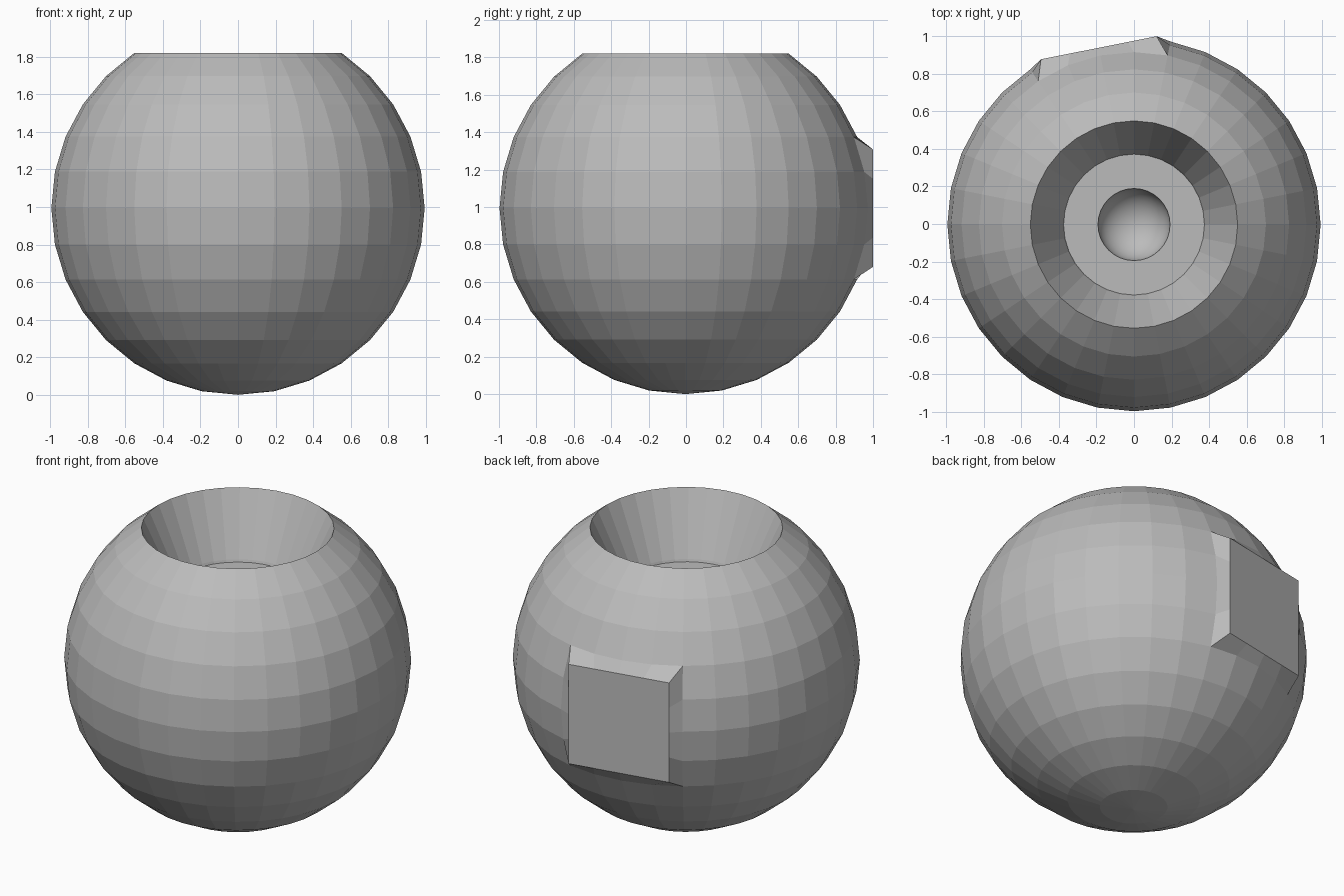
import bpy, bmesh, math

if "Cube" in bpy.data.objects:
    bpy.data.objects.remove(bpy.data.objects["Cube"])

R, CY, N = 0.994, -0.003, 32
STEP = 2 * math.pi / N

grey = bpy.data.materials.new("plain grey")
grey.diffuse_color = (0.5, 0.5, 0.5, 1)
grey.use_nodes = True
grey.node_tree.nodes["Principled BSDF"].inputs["Base Color"].default_value = grey.diffuse_color


def finish(bm, name, smooth=False):
    for f in bm.faces:
        f.smooth = smooth
    me = bpy.data.meshes.new(name)
    bm.to_mesh(me)
    bm.free()
    me.materials.append(grey)
    ob = bpy.data.objects.new(name, me)
    bpy.context.collection.objects.link(ob)
    return ob


def ball_point(k, j):
    """Point on the ball: k = meridian step, j = ring step above the south pole."""
    lat = -math.pi / 2 + j * STEP
    c = R * math.cos(lat)
    return (c * math.cos(k * STEP), c * math.sin(k * STEP) + CY, R + R * math.sin(lat))


def lathe(name, profile, smooth=False, skip=lambda k, j: False):
    bm = bmesh.new()
    rings = []
    for r, z in profile:
        if r < 1e-5:
            rings.append([bm.verts.new((0, CY, z))] * N)
        else:
            rings.append([bm.verts.new((r * math.cos(k * STEP), r * math.sin(k * STEP) + CY, z))
                          for k in range(N)])
    for j in range(len(rings) - 1):
        a, b = rings[j], rings[j + 1]
        for k in range(N):
            if skip(k, j):
                continue
            n = (k + 1) % N
            vs = list(dict.fromkeys([a[k], a[n], b[n], b[k]]))
            bm.faces.new(vs)
    return finish(bm, name, smooth)


# Faceted ball, open at the top, with a 4 x 4 face patch left out for the panel
ball = []
for j in range(14):
    lat = -math.pi / 2 + j * STEP
    ball.append((R * math.cos(lat) if j else 0, R + R * math.sin(lat)))
lathe("ball_shell", ball, skip=lambda k, j: 7 <= k <= 10 and 6 <= j <= 9)

# Funnel-shaped recess with a flat floor
rim_r, rim_z = ball[-1]
floor_z = rim_z - 0.39
lathe("recess", [(rim_r, rim_z), (0.38, floor_z + 0.015), (0.375, floor_z), (0.192, floor_z)])

# Smooth round dimple in the floor
dimple = [(0.192 * math.cos(i * math.pi / 16), floor_z - 0.17 * math.sin(i * math.pi / 16))
          for i in range(8)] + [(0, floor_z - 0.17)]
lathe("dimple", dimple, smooth=True)

# Raised flat square panel, its sides meeting the edge of the patch
loop = ([(i, -2) for i in range(-2, 2)] + [(2, i) for i in range(-2, 2)] +
        [(-i, 2) for i in range(-2, 2)] + [(-2, -i) for i in range(-2, 2)])
mid = 9 * STEP
nx, ny = math.cos(mid), math.sin(mid)
D, H = 0.96, 0.157
bm = bmesh.new()
base = [bm.verts.new(ball_point(9 + u, 8 + v)) for u, v in loop]
top = [bm.verts.new((nx * D - ny * u * H, ny * D + nx * u * H + CY, R + v * H)) for u, v in loop]
for i in range(len(loop)):
    n = (i + 1) % len(loop)
    bm.faces.new((base[i], base[n], top[n], top[i]))
bm.faces.new(top)
finish(bm, "back_panel")
